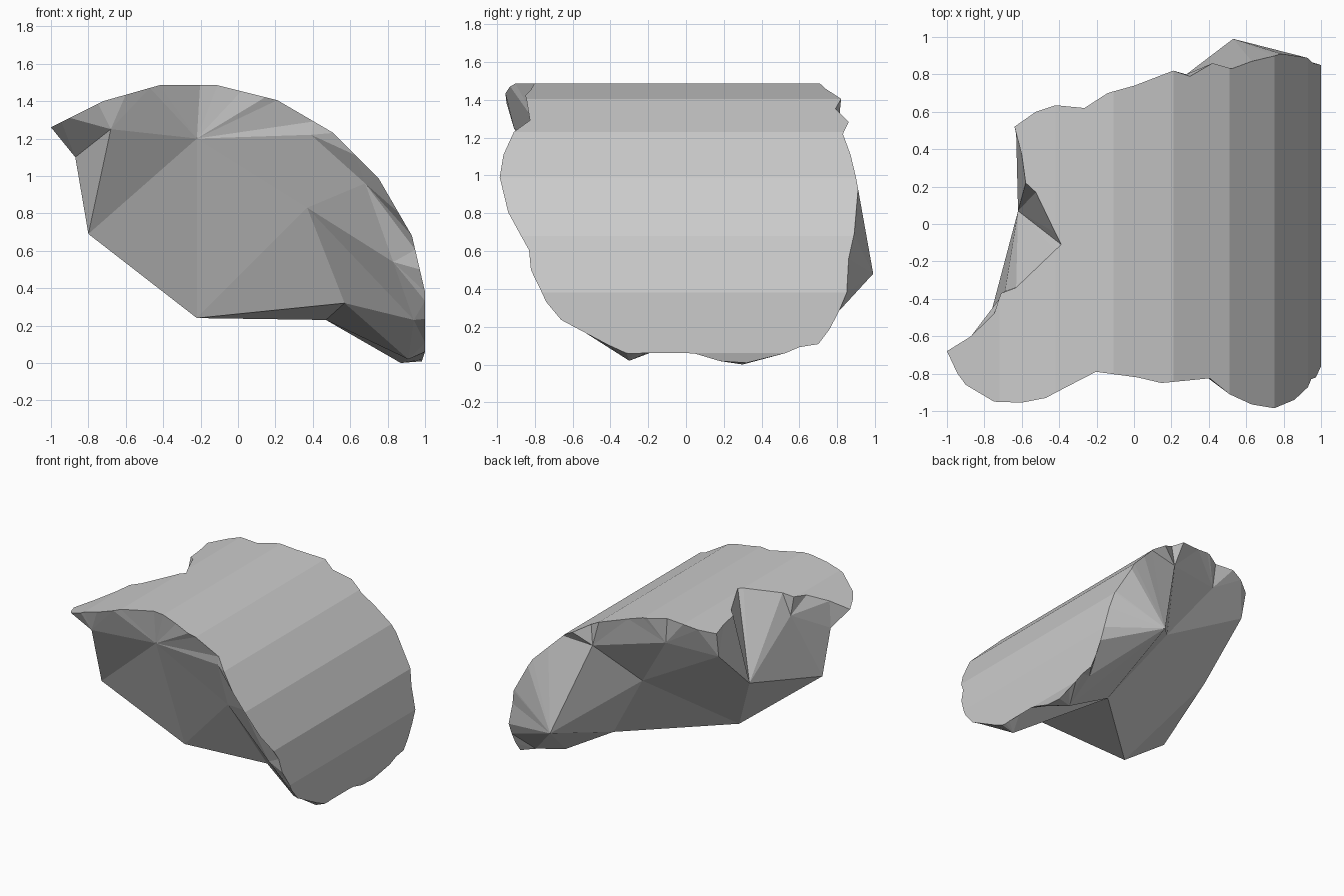
import bpy, bmesh
from mathutils import Vector

if "Cube" in bpy.data.objects:
    bpy.data.objects.remove(bpy.data.objects["Cube"])

# Cross-section (x, z) of the faceted outer shell, extruded along y
PROFILE = [(-1, 1.26), (-.72, 1.40), (-.42, 1.485), (-.11, 1.485), (.21, 1.405), (.51, 1.23),
           (.75, .99), (.93, .68), (1, .38), (1, .06), (.98, .0)]

# Broken-edge points on the shell: (profile position, y), grouped by the fracture corner they join
RIM = [
    ("H", [(0, -.68), (.2, -.8)]),
    ("A", [(.36, -.86), (.9, -.95), (1.4, -.955)]),
    ("B", [(1.83, -.93), (2.2, -.87), (2.7, -.79), (3.4, -.82), (3.8, -.85)]),
    ("U", [(4.65, -.825), (5, -.91)]),
    ("V", [(5.5, -.965), (6, -.985), (6.6, -.94)]),
    ("F", [(7.25, -.83), (7.6, -.82)]),
    ("K", [(8.15, -.74), (8.45, -.66)]),
    ("W", [(8.85, -.42), (9.05, -.28)]),
    ("I", [(8.85, -.1)]),
    ("J", [(9.05, .05), (9.7, .18), (9.85, .32), (9.1, .45)]),
    ("L", [(8.9, .6), (8.85, .7), (8.6, .76)]),
    ("O", [(8.3, .81), (8, .85), (7.4, .86), (6.95, .89), (6.2, .91), (5.5, .87)]),
    ("P", [(5.05, .83), (4.7, .86), (4.3, .79), (4, .82)]),
    ("T", [(3.35, .74), (2.9, .7), (2.5, .62), (2, .635)]),
    ("S", [(1.65, .6), (1.27, .52), (1.4, .37)]),
    ("M", [(1.47, .22), (1.65, .17), (2.1, -.11)]),
    ("Q", [(1.3, -.34), (1.03, -.37), (.9, -.48)]),
    ("H", [(.46, -.6)]),
]

# Corners of the rough fracture underneath
CORE = dict(
    H=(-.87, -.617, 1.1), A=(-.68, -.91, 1.25), B=(-.22, -.74, 1.2), U=(.39, -.82, 1.22),
    V=(.68, -.9, .96), F=(.83, -.79, .54), K=(.94, -.63, .23), W=(.91, -.3, .02),
    J=(.87, .3, 0), L=(.93, .6, .1), O=(.53, .99, .48), P=(.28, .8, 1.19),
    T=(-.245, .61, 1.28), S=(-.63, .48, 1.22), M=(-.62, .07, .845),
    Q=(-.69, -.36, 1.25), G=(-.8, -.61, .69), D=(-.22, -.37, .24),
    C=(.37, -.66, .83), E=(.57, -.44, .32), I=(.47, .26, .23), N=(.07, .46, .83))
FACETS = ("HAG ABG BGD BDC BUC UVC VFC FKC KEC EDC KWE WIE EID JLO JOI OIN "
          "OPN PTN TSN SMN NMD NID MQG QHG MGD").split()


def on_shell(s, y):
    i = min(int(s), len(PROFILE) - 2)
    p = Vector(PROFILE[i]).lerp(Vector(PROFILE[i + 1]), s - i)
    return Vector((p.x, y, p.y))


bm = bmesh.new()
core = {k: bm.verts.new(v) for k, v in CORE.items()}
core_set = set(core.values())

# Flat shell outline, still unrolled
rim = [(bm.verts.new((s, y, 0)), k) for k, pts in RIM for s, y in pts]
bm.faces.new([v for v, _ in rim])

# Chipped band between shell edge and fracture corners
for (v1, k1), (v2, k2) in zip(rim, rim[1:] + rim[:1]):
    bm.faces.new((v1, core[k1], v2))
    if k1 != k2:
        bm.faces.new((v2, core[k1], core[k2]))

# Fracture facets
for f in FACETS:
    bm.faces.new([core[c] for c in f])

# Crease the shell at each profile corner, then roll it up
for i in range(1, len(PROFILE) - 1):
    faces = [f for f in bm.faces if not core_set.intersection(f.verts)]
    edges = {e for f in faces for e in f.edges}
    verts = {v for f in faces for v in f.verts}
    bmesh.ops.bisect_plane(bm, geom=list(verts) + list(edges) + faces, dist=1e-5,
                           plane_co=(i, 0, 0), plane_no=(1, 0, 0))
for v in bm.verts:
    if v not in core_set:
        v.co = on_shell(v.co.x + 1e-6, v.co.y)

bmesh.ops.triangulate(bm, faces=[f for f in bm.faces if len(f.verts) > 3])
bmesh.ops.recalc_face_normals(bm, faces=bm.faces[:])
mesh = bpy.data.meshes.new("column_fragment")
bm.to_mesh(mesh)
bm.free()
bpy.context.collection.objects.link(bpy.data.objects.new("column_fragment", mesh))
